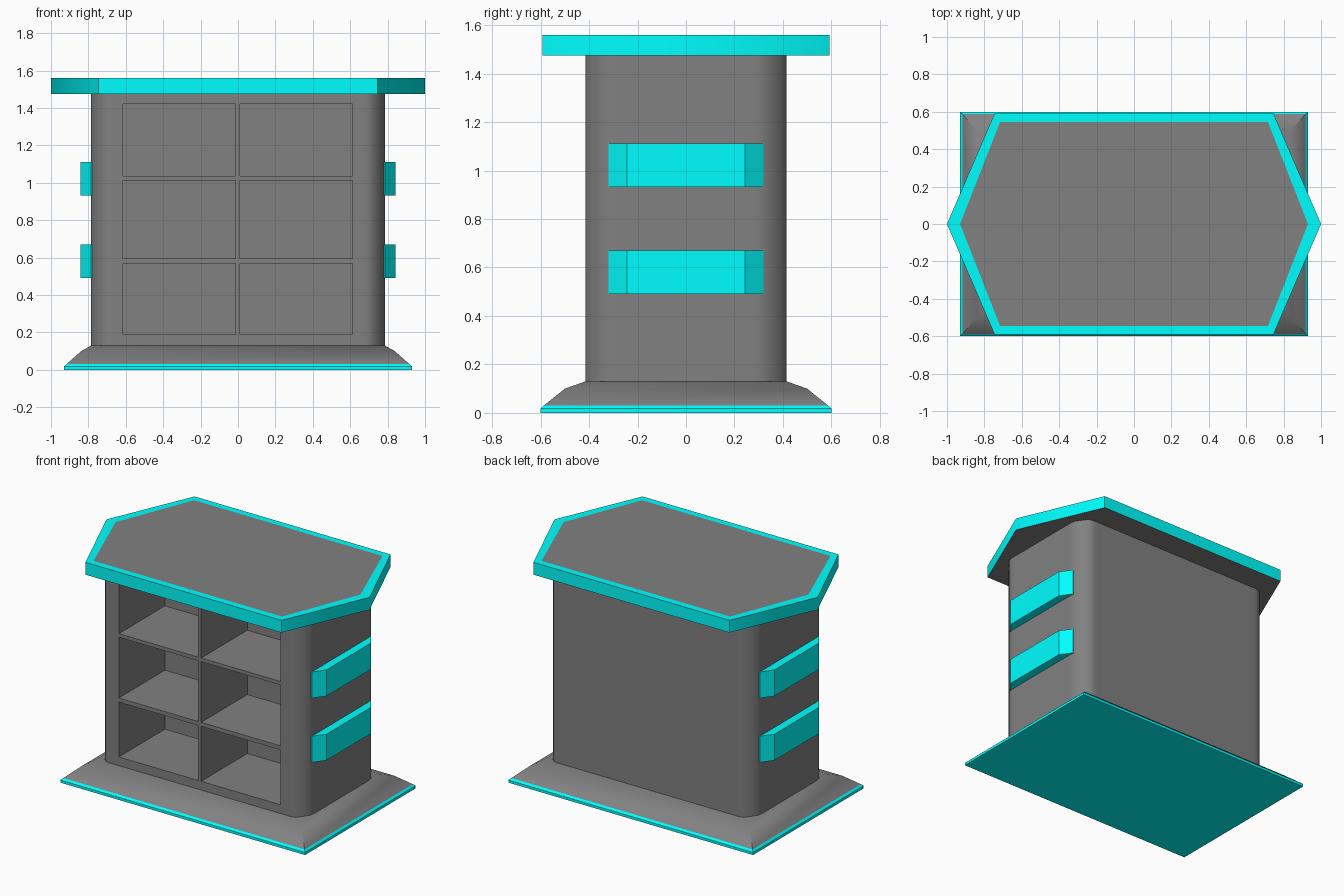
import bpy, bmesh, math

if "Cube" in bpy.data.objects:
    bpy.data.objects.remove(bpy.data.objects["Cube"])


def material(name, colour):
    mat = bpy.data.materials.new(name)
    mat.diffuse_color = (*colour, 1)
    mat.use_nodes = True
    mat.node_tree.nodes["Principled BSDF"].inputs["Base Color"].default_value = mat.diffuse_color
    return mat


cyan = material("cyan_trim", (0, 1, 1))
grey = material("dark_grey", (.22, .22, .22))


def make_object(name, bm, mat=grey, smooth=0):
    bmesh.ops.remove_doubles(bm, verts=bm.verts, dist=1e-4)
    bmesh.ops.recalc_face_normals(bm, faces=bm.faces)
    mesh = bpy.data.meshes.new(name)
    bm.to_mesh(mesh)
    bm.free()
    ob = bpy.data.objects.new(name, mesh)
    bpy.context.collection.objects.link(ob)
    mesh.materials.append(mat)
    if smooth:
        bpy.ops.object.select_all(action='DESELECT')
        ob.select_set(True)
        bpy.context.view_layer.objects.active = ob
        bpy.ops.object.shade_smooth_by_angle(angle=math.radians(smooth))
    return ob


def face(bm, pts):
    bm.faces.new([bm.verts.new(p) for p in pts])


def loft(name, rings, mat=grey, bottom=True, top=True, smooth=0):
    """Skin a stack of (outline, z) rings."""
    bm = bmesh.new()
    loops = [[bm.verts.new((x, y, z)) for x, y in pts] for pts, z in rings]
    for a, b in zip(loops, loops[1:]):
        for i in range(len(a)):
            j = (i + 1) % len(a)
            bm.faces.new((a[i], a[j], b[j], b[i]))
    if bottom:
        bm.faces.new(loops[0])
    if top:
        bm.faces.new(loops[-1])
    return make_object(name, bm, mat, smooth)


def rect(x, y):
    return [(-x, -y), (x, -y), (x, y), (-x, y)]


def hexagon(tip, x, y):
    return [(-tip, 0), (-x, -y), (x, -y), (tip, 0), (x, y), (-x, y)]


# Plinth: cyan foot and grey sloped skirt
loft("plinth_trim", [(rect(.93, .6), 0), (rect(.93, .6), .018), (rect(.917, .587), .03)],
     cyan, top=False)
loft("plinth_skirt", [(rect(.917, .587), .03), (rect(.838, .5), .1), (rect(.785, .415), .13)],
     bottom=False, smooth=40)

# Cabinet body with six open compartments
Z0, Z1, FRONT, DEPTH = .12, 1.475, -.415, .5
corner = [(.66, .415), (.69, .415), (.725, .405), (.777, .335), (.785, .3), (.785, .27)]
right = [(x, -y) for x, y in corner] + corner[::-1]
outline = right + [(-x, y) for x, y in reversed(right)]
xs = [-.66, -.615, -.014, .011, .612, .66]
zs = [Z0, .19, .567, .595, 1.012, 1.037, 1.42, Z1]
bm = bmesh.new()
for (ax, ay), (bx, by) in zip(outline, outline[1:]):
    face(bm, [(ax, ay, Z0), (bx, by, Z0), (bx, by, Z1), (ax, ay, Z1)])
for z in (Z0, Z1):
    face(bm, [(x, y, z) for x, y in outline])
for i, (xa, xb) in enumerate(zip(xs, xs[1:])):
    for k, (za, zb) in enumerate(zip(zs, zs[1:])):
        mouth = [(xa, za), (xb, za), (xb, zb), (xa, zb)]
        if i % 2 and k % 2:
            back = FRONT + DEPTH
            face(bm, [(x, back, z) for x, z in mouth])
            for p, q in zip(mouth, mouth[1:] + mouth[:1]):
                face(bm, [(p[0], FRONT, p[1]), (q[0], FRONT, q[1]),
                          (q[0], back, q[1]), (p[0], back, p[1])])
        else:
            face(bm, [(x, FRONT, z) for x, z in mouth])
make_object("cabinet_body", bm, smooth=45)

# Hexagonal worktop: cyan rim around a grey panel
outer, inner = hexagon(1, .745, .592), hexagon(.93, .716, .545)
loft("worktop_rim", [(outer, 1.475), (outer, 1.56), (inner, 1.56)], cyan,
     bottom=False, top=False, smooth=50)
loft("worktop_panel", [(inner, 1.56)], bottom=False)
loft("worktop_underside", [(outer, 1.475)], top=False)

# Two side bands on each end
for side, label in ((1, "right"), (-1, "left")):
    for z, level in ((.49, "lower"), (.932, "upper")):
        pts = [(side * x, y) for x, y in
               [(.76, -.32), (.785, -.32), (.842, -.243), (.842, .243), (.785, .32), (.76, .32)]]
        loft(f"{label}_{level}_band", [(pts, z), (pts, z + .18)], cyan)
